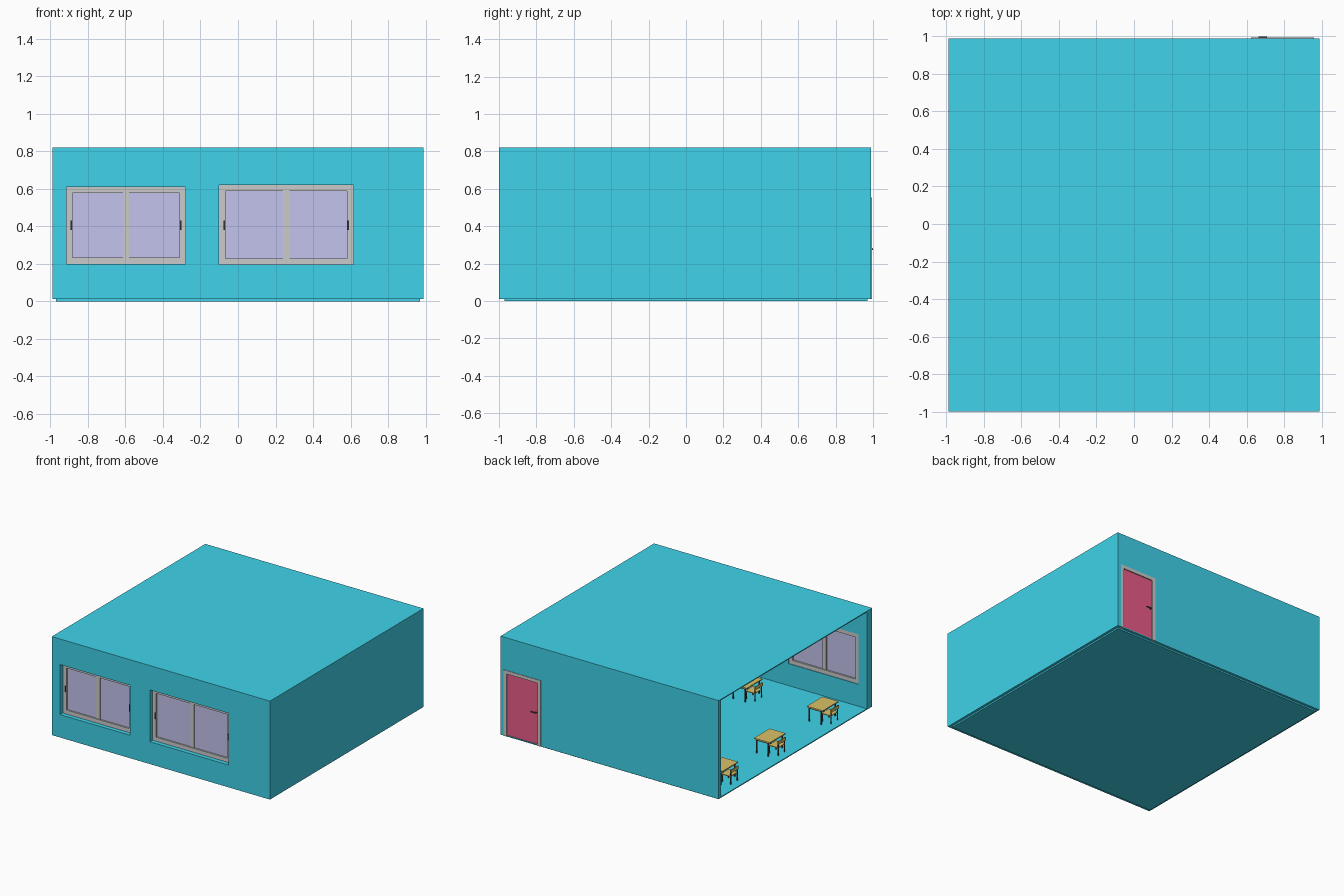
import bpy, bmesh
from mathutils import Matrix, Vector

if "Cube" in bpy.data.objects:
    bpy.data.objects.remove(bpy.data.objects["Cube"])


def material(name, rgb):
    m = bpy.data.materials.new(name)
    m.diffuse_color = (*rgb, 1)
    m.use_nodes = True
    m.node_tree.nodes["Principled BSDF"].inputs["Base Color"].default_value = m.diffuse_color
    return m


BLUE = material("blue_paint", (0.05, 0.65, 0.82))
GLASS = material("window_glass", (0.55, 0.55, 0.85))
RED = material("door_red", (0.82, 0.11, 0.25))
WOOD = material("wood", (0.70, 0.54, 0.14))
DARK = material("dark_metal", (0.08, 0.08, 0.08))


def box_mesh(name, boxes, mat=None):
    """One mesh made of boxes given as (x0, x1, y0, y1, z0, z1)."""
    bm = bmesh.new()
    for x0, x1, y0, y1, z0, z1 in boxes:
        size = (x1 - x0, y1 - y0, z1 - z0)
        mid = Vector((x0 + x1, y0 + y1, z0 + z1)) / 2
        bmesh.ops.create_cube(bm, size=1, matrix=Matrix.Translation(mid) @ Matrix.Diagonal((*size, 1)))
    me = bpy.data.meshes.new(name)
    bm.to_mesh(me)
    bm.free()
    if mat:
        me.materials.append(mat)
    return me


def place(name, me, loc=(0, 0, 0)):
    ob = bpy.data.objects.new(name, me)
    ob.location = loc
    bpy.context.collection.objects.link(ob)
    return ob


def boxes(name, items, mat=None):
    return place(name, box_mesh(name, items, mat))


def cut(wall, name, box):
    cutter = boxes(name, [box])
    cutter.hide_render = True
    cutter.display_type = 'WIRE'
    mod = wall.modifiers.new(name, 'BOOLEAN')
    mod.operation = 'DIFFERENCE'
    mod.solver = 'EXACT'
    mod.object = cutter


def frame(x0, x1, y0, y1, z0, z1, w, sill=True):
    """Boxes of a rectangular frame with bar width w."""
    bars = [(x0, x0 + w, y0, y1, z0, z1), (x1 - w, x1, y0, y1, z0, z1),
            (x0 + w, x1 - w, y0, y1, z1 - w, z1)]
    if sill:
        bars.append((x0 + w, x1 - w, y0, y1, z0, z0 + w))
    return bars


# Shell: open on the left side
boxes("base_slab", [(-0.97, 0.97, -0.97, 0.97, 0.0, 0.012)], BLUE)
boxes("floor", [(-0.99, 0.99, -1.0, 0.99, 0.012, 0.02)], BLUE)
boxes("roof", [(-0.99, 0.99, -1.0, 0.99, 0.812, 0.82)], BLUE)
boxes("right_wall", [(0.96, 0.99, -0.93, 0.96, 0.02, 0.812)], BLUE)
front = boxes("front_wall", [(-0.99, 0.99, -1.0, -0.93, 0.02, 0.812)], BLUE)
back = boxes("back_wall", [(-0.99, 0.99, 0.96, 0.99, 0.02, 0.812)], BLUE)

# Two sliding windows set back in the front wall
for side, x0, x1, z0, z1 in (("left", -0.915, -0.28, 0.2, 0.61),
                             ("right", -0.10, 0.615, 0.195, 0.62)):
    cut(front, side + "_window_cutter", (x0, x1, -1.1, -0.8, z0, z1))
    mid = (x0 + x1) / 2
    boxes(side + "_window_frame",
          frame(x0, x1, -0.965, -0.935, z0, z1, 0.033)
          + [(mid - 0.017, mid + 0.017, -0.96, -0.94, z0 + 0.033, z1 - 0.033)])
    boxes(side + "_window_glass",
          [(x0 + 0.033, mid - 0.017, -0.953, -0.949, z0 + 0.033, z1 - 0.033),
           (mid + 0.017, x1 - 0.033, -0.953, -0.949, z0 + 0.033, z1 - 0.033)], GLASS)
    boxes(side + "_window_handles",
          [(x - 0.004, x + 0.004, -0.973, -0.965, 0.38, 0.43)
           for x in (x0 + 0.026, x1 - 0.026)], DARK)

# Door in the back wall
cut(back, "door_cutter", (0.63, 0.955, 0.9, 1.1, 0.0, 0.55))
boxes("door_frame", frame(0.625, 0.96, 0.955, 0.994, 0.012, 0.553, 0.027, sill=False))
boxes("door_panel", [(0.652, 0.933, 0.968, 0.985, 0.014, 0.526)], RED)
boxes("door_handle", [(0.664, 0.674, 0.985, 0.998, 0.273, 0.283),
                      (0.664, 0.710, 0.994, 1.0, 0.274, 0.282)], DARK)


def legs(xs, ys, z1, r=0.004):
    return [(x - r, x + r, y - r, y + r, 0, z1) for x in xs for y in ys]


# Desk and chair parts around a local origin; the chair sits on the -x side
parts = {
    "desk_top": box_mesh("desk_top", [(-0.072, 0.072, -0.102, 0.102, 0.114, 0.122)], WOOD),
    "desk_legs": box_mesh("desk_legs", legs((-0.05, 0.055), (-0.092, 0.092), 0.114)
                          + [(-0.05, 0.055, y - 0.003, y + 0.003, 0.104, 0.114)
                             for y in (-0.092, 0.092)], DARK),
    "chair_seat": box_mesh("chair_seat", [(-0.105, -0.02, -0.05, 0.045, 0.062, 0.068)], WOOD),
    "chair_back": box_mesh("chair_back", [(-0.112, -0.106, -0.05, 0.045, 0.095, 0.122)], WOOD),
    "chair_legs": box_mesh("chair_legs", legs((-0.104,), (-0.044, 0.039), 0.12, 0.003)
                           + legs((-0.026,), (-0.044, 0.039), 0.062, 0.003), DARK),
}

# Three rows of three desks
for row, x in enumerate((-0.82, -0.13, 0.56)):
    for col, y in enumerate((-0.6, 0.085, 0.70)):
        for name, me in parts.items():
            place(f"{name}_{row}{col}", me, (x, y, 0.02))
